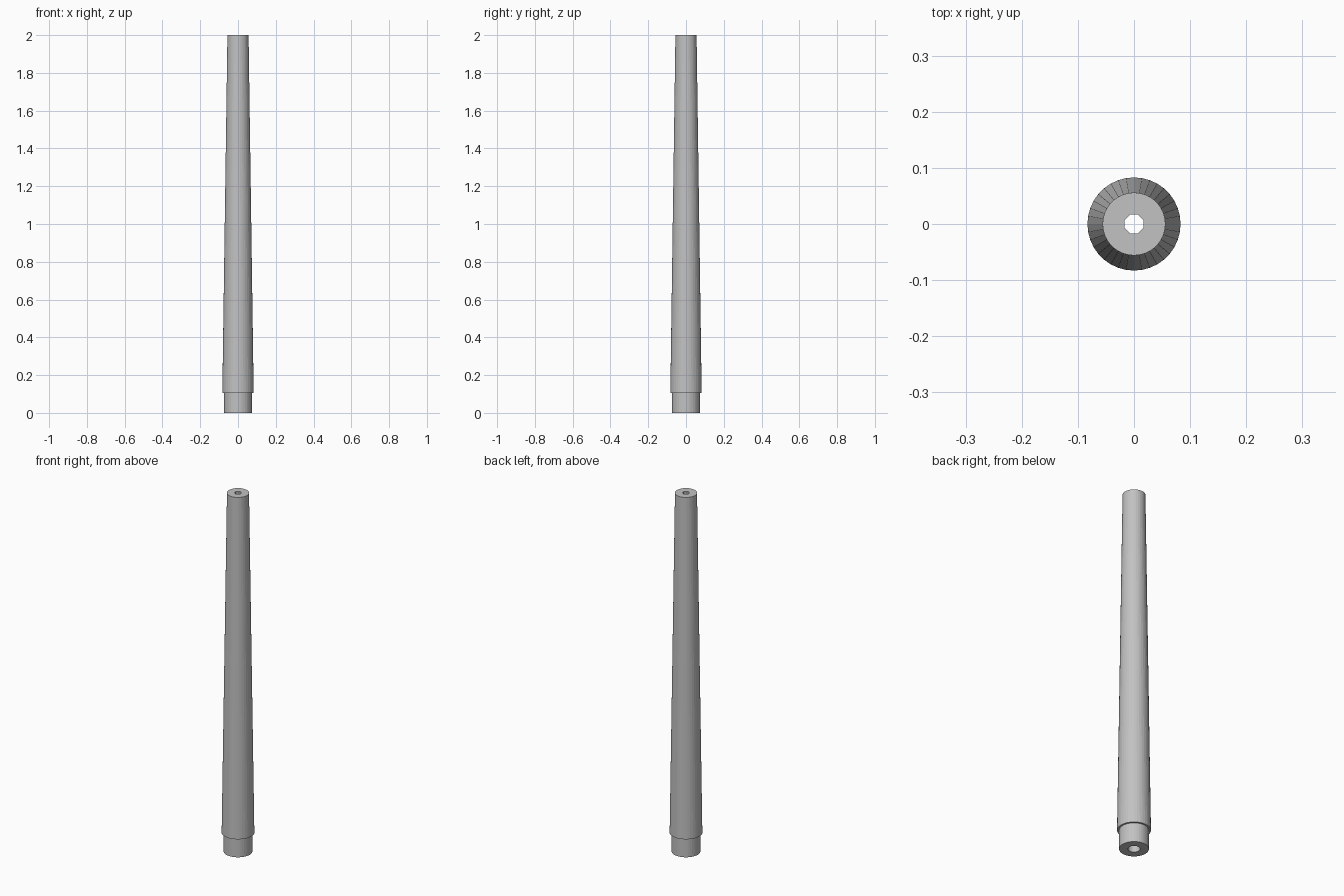
import bpy
import bmesh
from math import cos, sin, pi

if "Cube" in bpy.data.objects:
    bpy.data.objects.remove(bpy.data.objects["Cube"])

grey = bpy.data.materials.new("light_grey")
grey.use_nodes = True
COLOUR = (0.54, 0.54, 0.54, 1)
grey.diffuse_color = COLOUR
grey.node_tree.nodes["Principled BSDF"].inputs["Base Color"].default_value = COLOUR


def turned_solid(name, profile, sides, phase=0.0):
    """Closed solid of revolution from (radius, height) points, bottom to top."""
    bm = bmesh.new()
    rings = []
    for r, z in profile:
        angles = [2 * pi * (i + phase) / sides for i in range(sides)]
        rings.append([bm.verts.new((r * cos(a), r * sin(a), z)) for a in angles])
    for low, high in zip(rings, rings[1:]):
        for i in range(sides):
            j = (i + 1) % sides
            bm.faces.new((low[i], low[j], high[j], high[i]))
    bm.faces.new(rings[0][::-1])
    bm.faces.new(rings[-1])
    mesh = bpy.data.meshes.new(name)
    bm.to_mesh(mesh)
    bm.free()
    mesh.materials.append(grey)
    obj = bpy.data.objects.new(name, mesh)
    bpy.context.collection.objects.link(obj)
    return obj


# Tapered shaft with a narrower spigot at the foot
shaft = turned_solid("tapered_shaft", [
    (0.073, 0), (0.073, 0.105), (0.083, 0.105), (0.056, 2)], 36)

# Octagonal bore through the whole shaft, and a wider round socket at the foot
cutters = [
    turned_solid("bore_cutter", [(0.018, -0.1), (0.018, 2.1)], 8, 0.5),
    turned_solid("socket_cutter", [(0.03, -0.1), (0.03, 0.2)], 24),
]
for cutter in cutters:
    cutter.hide_render = True
    cut = shaft.modifiers.new(cutter.name, 'BOOLEAN')
    cut.operation = 'DIFFERENCE'
    cut.solver = 'EXACT'
    cut.object = cutter

# Bake the cuts and remove the cutters
bpy.context.view_layer.update()
graph = bpy.context.evaluated_depsgraph_get()
baked = bpy.data.meshes.new_from_object(shaft.evaluated_get(graph))
shaft.modifiers.clear()
shaft.data = baked
for cutter in cutters:
    bpy.data.objects.remove(cutter)
